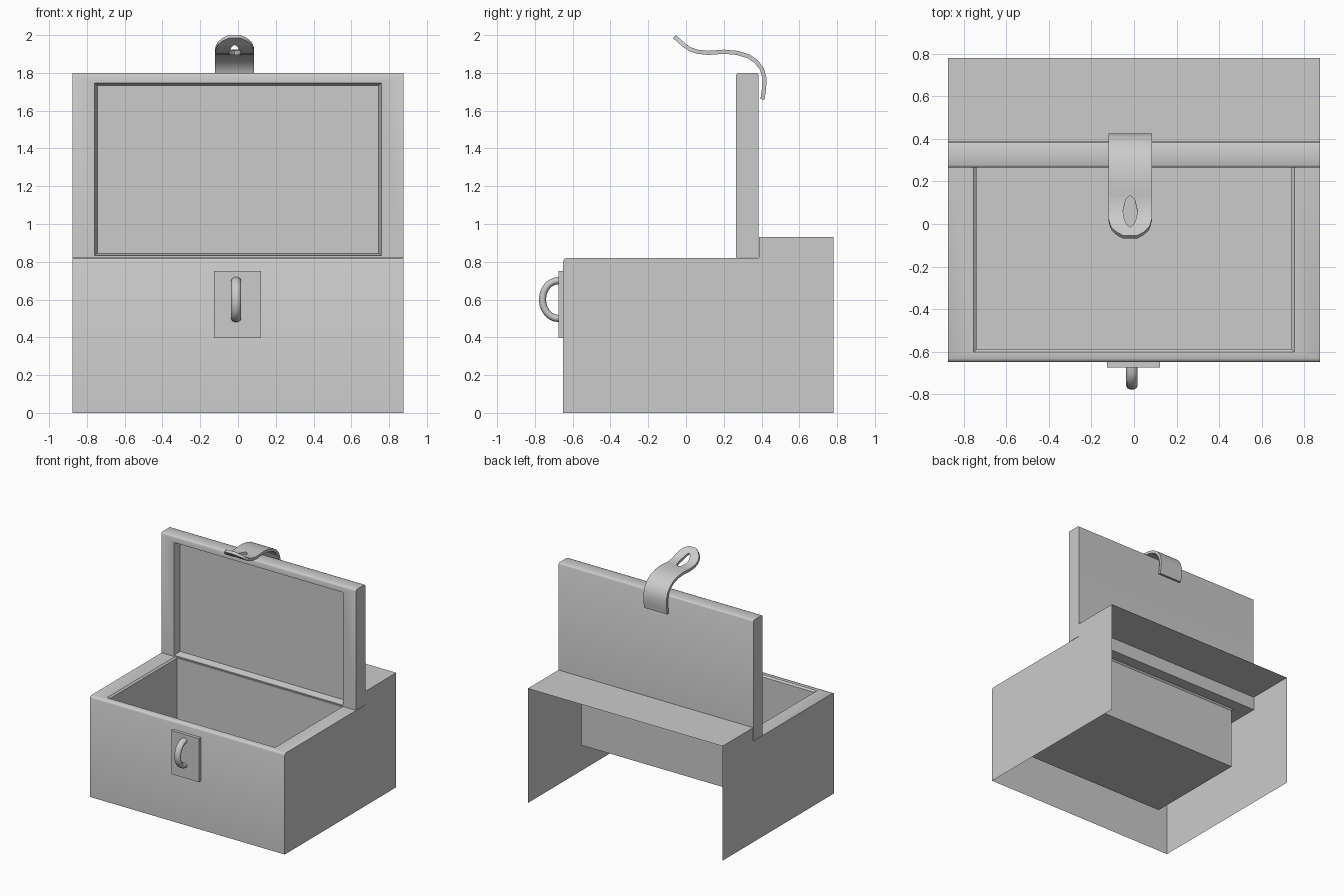
import bpy, bmesh, math
from mathutils import Vector

if "Cube" in bpy.data.objects:
    bpy.data.objects.remove(bpy.data.objects["Cube"])


def finish(name, bm, angle=50, recalc=True):
    bmesh.ops.remove_doubles(bm, verts=bm.verts, dist=0.0005)
    if recalc:
        bmesh.ops.recalc_face_normals(bm, faces=bm.faces)
    me = bpy.data.meshes.new(name)
    bm.to_mesh(me)
    bm.free()
    ob = bpy.data.objects.new(name, me)
    bpy.context.collection.objects.link(ob)
    bpy.ops.object.select_all(action='DESELECT')
    ob.select_set(True)
    bpy.context.view_layer.objects.active = ob
    bpy.ops.object.shade_smooth_by_angle(angle=math.radians(angle))
    return ob


def face(bm, pts):
    return bm.faces.new([bm.verts.new(p) for p in pts])


def loft(bm, rings, cap_first=False, cap_last=False):
    """Join successive closed rings of points with quads."""
    vr = [[bm.verts.new(p) for p in r] for r in rings]
    for a, b in zip(vr, vr[1:]):
        n = len(a)
        for i in range(n):
            bm.faces.new((a[i], a[(i + 1) % n], b[(i + 1) % n], b[i]))
    if cap_first:
        bm.faces.new(vr[0][::-1])
    if cap_last:
        bm.faces.new(vr[-1])


def rect_xy(w, y0, y1, z):
    return [(-w, y0, z), (w, y0, z), (w, y1, z), (-w, y1, z)]


def rect_xz(w, z0, z1, y):
    return [(-w, y, z0), (w, y, z0), (w, y, z1), (-w, y, z1)]


W = 0.875

# Body shell: front, sides, rim and raised rear shelf; open at back and bottom
front = [(-.65, 0), (-.65, .802), (-.645, .815), (-.632, .82)]
rear = [(.387, .82), (.387, .93), (.78, .93)]
bm = bmesh.new()
for prof in (front, rear):
    for (y0, z0), (y1, z1) in zip(prof, prof[1:]):
        face(bm, [(-W, y0, z0), (W, y0, z0), (W, y1, z1), (-W, y1, z1)])
for x in (-W, W):
    face(bm, [(x, y, z) for y, z in front + rear + [(.78, 0)]])
loft(bm, [rect_xy(W, -.632, .387, .82), rect_xy(.755, -.603, .293, .82)])
finish("chest_body", bm)

# Inner storage tub
bm = bmesh.new()
loft(bm, [rect_xy(.755, -.603, .293, .82), rect_xy(.742, -.59, .28, .808),
          rect_xy(.742, -.59, .28, .314)], cap_last=True)
finish("inner_tub", bm, 30, recalc=False)

# Open lid with rounded top edges and recessed inner panel
bm = bmesh.new()
b = .822
loft(bm, [rect_xz(W, b, 1.787, .385), rect_xz(W, b, 1.796, .381), rect_xz(W, b, 1.80, .372),
          rect_xz(W, b, 1.80, .278), rect_xz(W, b, 1.796, .269), rect_xz(W, b, 1.787, .265),
          rect_xz(.76, .832, 1.747, .265), rect_xz(.745, .845, 1.732, .322)],
     cap_first=True, cap_last=True)
finish("lid", bm)

# Lock plate
bm = bmesh.new()
px = -.002
loft(bm, [[(x + px, y, z) for x, y, z in rect_xz(.124, .396, .75, y)] for y in (-.65, -.676)],
     cap_first=True, cap_last=True)
finish("lock_plate", bm, 30)

# Staple: half loop with an oval section
bm = bmesh.new()
rings = []
for i in range(13):
    t = math.pi * i / 12
    c = Vector((-.01, -.676 - .084 * math.sin(t), .6 + .1 * math.cos(t)))
    n = Vector((0, -math.sin(t), math.cos(t)))
    rings.append([c + n * .02 * math.sin(2 * math.pi * k / 10)
                  + Vector((.027 * math.cos(2 * math.pi * k / 10), 0, 0)) for k in range(10)])
loft(bm, rings, True, True)
finish("staple", bm)

# Hasp: curved strap (y, z, half width, slot half width) with rounded slotted tip
F = .103
rows = [(.405, 1.66, F, 0), (.413, 1.715, F, 0), (.416, 1.77, F, 0), (.402, 1.82, F, 0),
        (.372, 1.86, F, 0), (.33, 1.888, F, 0), (.27, 1.906, F, 0), (.20, 1.912, F, 0),
        (.135, 1.907, F, 0), (.115, 1.906, F, .021), (.06, 1.912, F, .034),
        (.02, 1.926, .102, .028), (-.01, 1.946, .094, .016), (-.022, 1.957, .088, 0),
        (-.045, 1.977, .064, 0), (-.062, 1.992, .032, 0)]
bm = bmesh.new()
cx = -.018
for (y0, z0, w0, h0), (y1, z1, w1, h1) in zip(rows, rows[1:]):
    for s in (-1, 1):
        q = [(cx + s * h0, y0, z0), (cx + s * w0, y0, z0),
             (cx + s * w1, y1, z1), (cx + s * h1, y1, z1)]
        face(bm, q)
hasp = finish("hasp", bm)
mod = hasp.modifiers.new("thickness", 'SOLIDIFY')
mod.thickness = .022
mod.offset = 0
bpy.ops.object.modifier_apply(modifier=mod.name)
bpy.ops.object.shade_smooth_by_angle(angle=math.radians(50))
